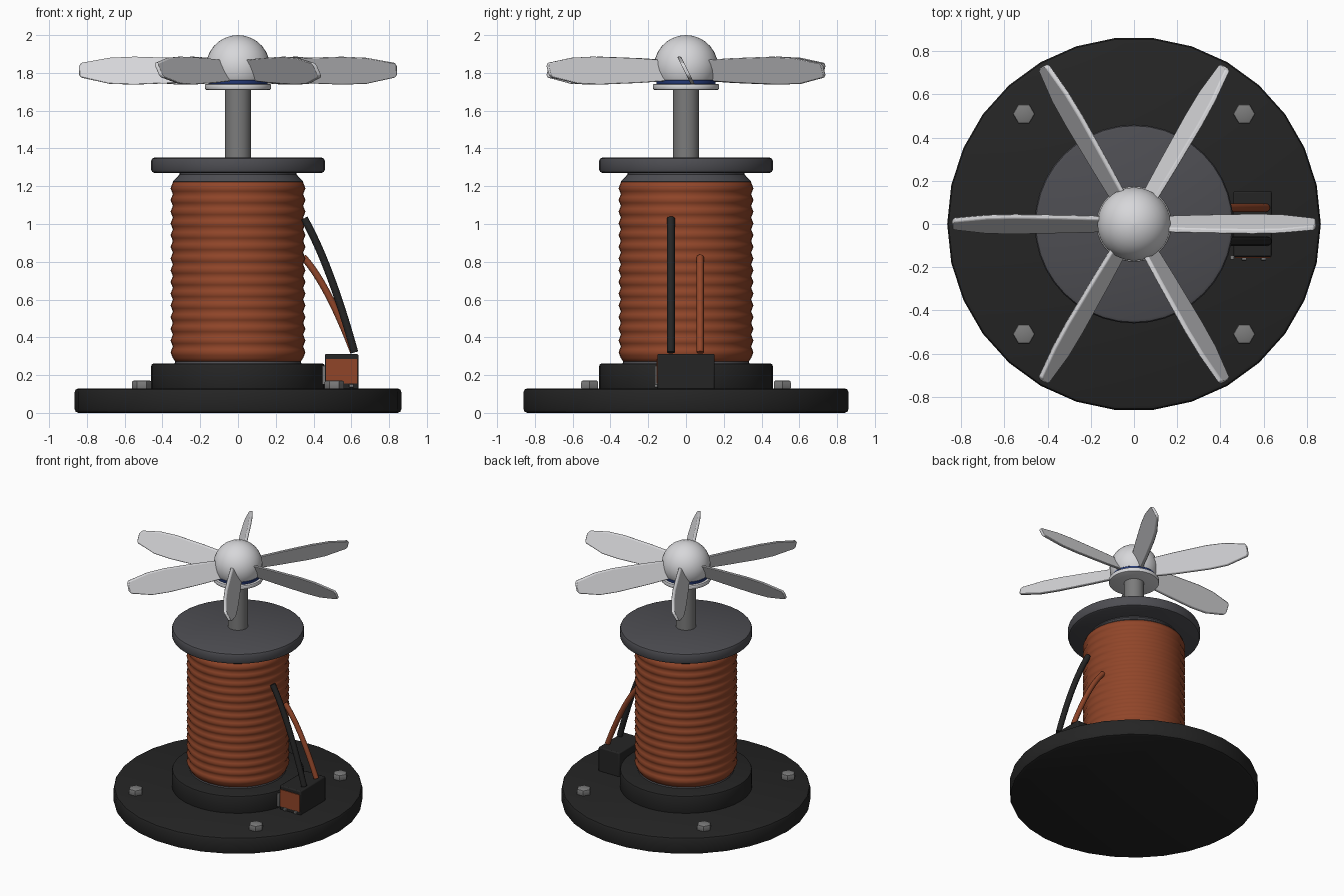
import bpy, bmesh, math
from mathutils import Matrix, Vector

if "Cube" in bpy.data.objects:
    bpy.data.objects.remove(bpy.data.objects["Cube"])


def mat(name, r, g, b):
    m = bpy.data.materials.new(name)
    m.diffuse_color = (r, g, b, 1)
    m.use_nodes = True
    m.node_tree.nodes["Principled BSDF"].inputs["Base Color"].default_value = m.diffuse_color
    return m


BLACK = mat("matte black", 0.018, 0.018, 0.018)
DARK = mat("dark grey", 0.075, 0.075, 0.085)
STEEL = mat("steel grey", 0.2, 0.2, 0.2)
COPPER = mat("copper", 0.28, 0.06, 0.022)
WHITE = mat("off white", 0.68, 0.68, 0.70)
NAVY = mat("navy", 0.02, 0.045, 0.2)


def finish(bm, name, material, angle=35, bevel=0):
    bmesh.ops.recalc_face_normals(bm, faces=bm.faces)
    me = bpy.data.meshes.new(name)
    bm.to_mesh(me)
    bm.free()
    ob = bpy.data.objects.new(name, me)
    bpy.context.collection.objects.link(ob)
    me.materials.append(material)
    if bevel:
        b = ob.modifiers.new("bevel", 'BEVEL')
        b.width, b.segments = bevel, 2
    bpy.ops.object.select_all(action='DESELECT')
    ob.select_set(True)
    bpy.context.view_layer.objects.active = ob
    bpy.ops.object.shade_smooth_by_angle(angle=math.radians(angle))
    return ob


def lathe(name, profile, material, n=40, at=(0, 0), angle=35):
    """Revolve (radius, z) points around a vertical axis; ends are capped."""
    bm = bmesh.new()
    rings = []
    for r, z in profile:
        rings.append([bm.verts.new((at[0] + r * math.cos(2 * math.pi * i / n),
                                    at[1] + r * math.sin(2 * math.pi * i / n), z))
                      for i in range(n)])
    for a, b in zip(rings, rings[1:]):
        for i in range(n):
            j = (i + 1) % n
            bm.faces.new((a[i], a[j], b[j], b[i]))
    bm.faces.new(rings[0])
    bm.faces.new(rings[-1])
    return finish(bm, name, material, angle)


def disc(name, r, z0, z1, material, b=0.015, **kw):
    """Cylinder with rounded rims."""
    c = b * 0.3
    return lathe(name, [(r - b, z0), (r - c, z0 + c), (r, z0 + b),
                        (r, z1 - b), (r - c, z1 - c), (r - b, z1)], material, **kw)


def box(name, lo, hi, material, bevel=0):
    lo, hi = Vector(lo), Vector(hi)
    bm = bmesh.new()
    bmesh.ops.create_cube(bm, size=1, matrix=Matrix.Translation((lo + hi) / 2)
                          @ Matrix.Diagonal((*(hi - lo), 1)))
    return finish(bm, name, material, 35, bevel)


def wire(name, pts, r, material, n=10):
    """Round tube along a quadratic curve in the xz direction."""
    p0, p1, p2 = map(Vector, pts)
    bm = bmesh.new()
    rings = []
    side = Vector((0, 1, 0))
    for k in range(13):
        t = k / 12
        p = p0 * (1 - t) ** 2 + p1 * 2 * t * (1 - t) + p2 * t * t
        d = ((p1 - p0) * (1 - t) + (p2 - p1) * t).normalized()
        up = d.cross(side)
        rings.append([bm.verts.new(p + r * (side * math.cos(2 * math.pi * i / n)
                                            + up * math.sin(2 * math.pi * i / n)))
                      for i in range(n)])
    for a, b in zip(rings, rings[1:]):
        for i in range(n):
            bm.faces.new((a[i], a[(i + 1) % n], b[(i + 1) % n], b[i]))
    bm.faces.new(rings[0])
    bm.faces.new(rings[-1])
    return finish(bm, name, material, 50)


# base and pedestal
disc("base_plate", 0.865, 0, 0.13, BLACK, 0.02, n=30)
disc("pedestal", 0.46, 0.11, 0.262, BLACK, 0.015)
for i, (sx, sy) in enumerate(((1, 1), (-1, 1), (-1, -1), (1, -1))):
    disc(f"base_bolt_{i}", 0.052, 0.12, 0.172, STEEL, 0.012, n=6, at=(sx * 0.51, sy * 0.51))

# spool core and rippled copper winding
lathe("spool_core", [(0.34, 0.25), (0.325, 0.29), (0.325, 1.2), (0.345, 1.225),
                     (0.31, 1.262), (0.31, 1.29)], DARK)
turns, z0, z1 = 15, 0.29, 1.22
ripple = [(0.33, z0 - 0.022)]
for k in range(turns * 4 + 1):
    ripple.append((0.351 - 0.006 * math.cos(k * math.pi / 2), z0 + (z1 - z0) * k / (turns * 4)))
ripple.append((0.335, z1 + 0.008))
lathe("copper_winding", ripple, COPPER, angle=60)
disc("top_flange", 0.46, 1.27, 1.352, DARK, 0.018)

# shaft and hub
lathe("shaft", [(0.07, 1.3), (0.07, 1.75)], STEEL, n=24)
disc("hub_plate", 0.175, 1.71, 1.742, WHITE, 0.008)
lathe("hub_ring", [(0.154, 1.735), (0.157, 1.742), (0.157, 1.76), (0.152, 1.767)], NAVY, n=32)
dome = [(0.17 * math.cos(a), 1.83 + 0.17 * math.sin(a))
        for a in (math.radians(-32 + 12.2 * k) for k in range(10))] + [(0.001, 2.0)]
lathe("hub_dome", dome, WHITE, n=32)

# pitched fan blades: (radius, lower z, upper z) sections, leaning with height
sections = [(0.12, 1.758, 1.868), (0.3, 1.747, 1.878), (0.55, 1.738, 1.886),
            (0.68, 1.742, 1.88), (0.83, 1.775, 1.853), (0.842, 1.79, 1.835)]
for k in range(6):
    bm = bmesh.new()
    rot = Matrix.Rotation(k * math.pi / 3, 4, 'Z')
    loops = []
    for r, lo, hi in sections:
        corners = [(lo, -1), (lo, 1), (hi, 1), (hi, -1)]
        loops.append([bm.verts.new(rot @ Vector((r, -(z - 1.813) * 0.5 + s * 0.011, z)))
                      for z, s in corners])
    for a, b in zip(loops, loops[1:]):
        for i in range(4):
            bm.faces.new((a[i], a[(i + 1) % 4], b[(i + 1) % 4], b[i]))
    bm.faces.new(loops[0])
    bm.faces.new(loops[-1])
    finish(bm, f"fan_blade_{k}", WHITE, 35, 0.005)

# terminal box with copper contact, screws and leads
box("terminal_box", (0.46, -0.152, 0.125), (0.638, 0.152, 0.312), BLACK, 0.008)
box("copper_contact", (0.467, -0.157, 0.155), (0.632, -0.15, 0.285), COPPER)
box("contact_tab", (0.445, -0.165, 0.15), (0.464, -0.145, 0.25), STEEL, 0.003)
for i, x in enumerate((0.51, 0.6)):
    box(f"contact_screw_{i}", (x - 0.012, -0.168, 0.135), (x + 0.012, -0.15, 0.153), STEEL, 0.003)
wire("black_lead", ((0.35, -0.08, 1.03), (0.49, -0.08, 0.78), (0.617, -0.08, 0.32)), 0.021, BLACK)
wire("copper_lead", ((0.345, 0.075, 0.825), (0.47, 0.075, 0.69), (0.612, 0.075, 0.32)), 0.019, COPPER)
